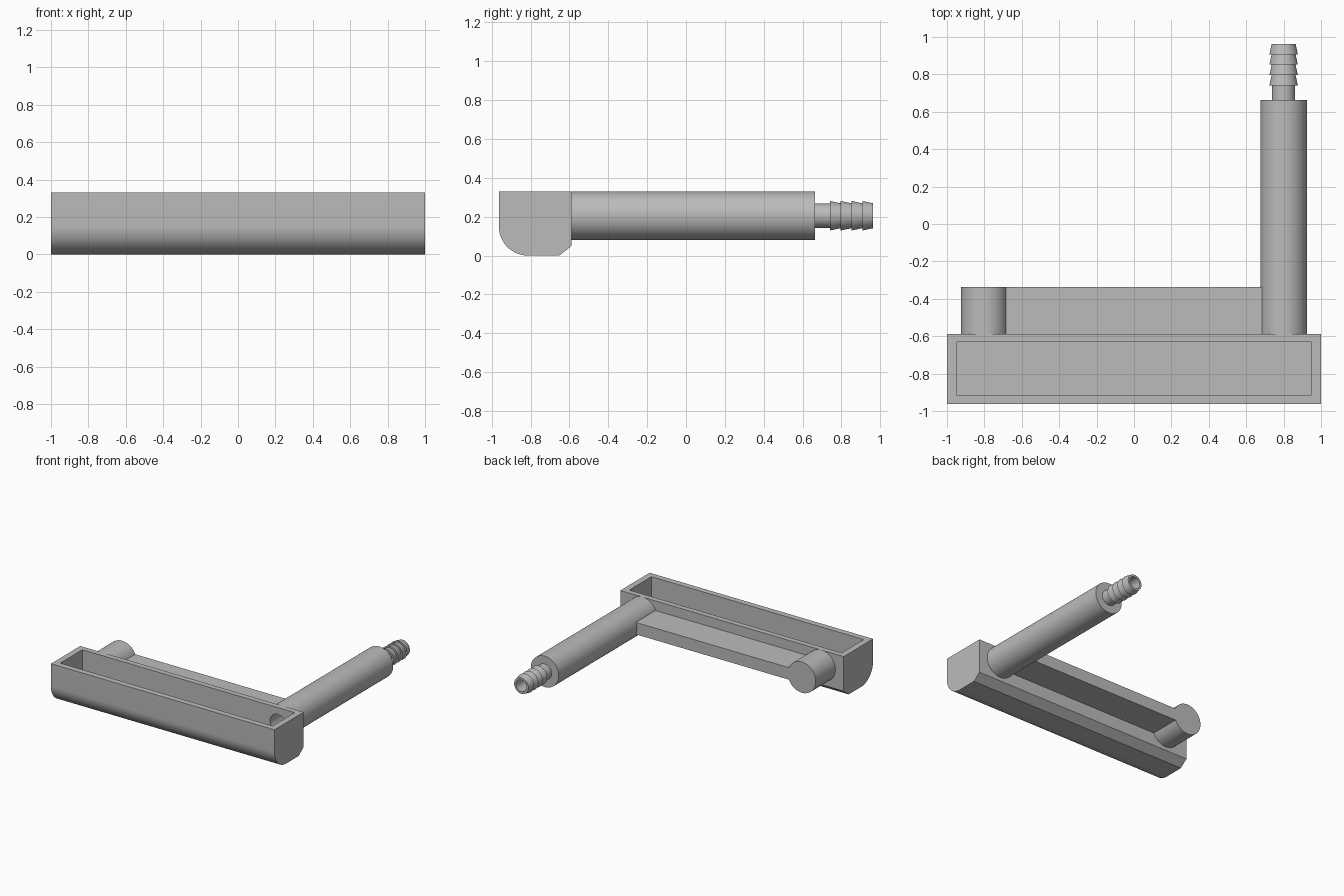
import bpy
import bmesh
from math import pi, sin, cos, radians
from mathutils import Matrix, Vector

cube = bpy.data.objects.get("Cube")
if cube:
    bpy.data.objects.remove(cube, do_unlink=True)

grey = bpy.data.materials.new("plain grey")
grey.use_nodes = True
grey.diffuse_color = (0.5, 0.5, 0.5, 1)
grey.node_tree.nodes["Principled BSDF"].inputs["Base Color"].default_value = (0.5, 0.5, 0.5, 1)

AXIS_Z = 0.205      # height of the tube and peg centres
TUBE_R = 0.125
BORE_R = 0.07
PIPE_X = 0.8
BACK, FRONT, TOP = -0.588, -0.963, 0.33


def finish(name, bm):
    """Turn a bmesh into a smooth object with sharp edges kept."""
    bmesh.ops.recalc_face_normals(bm, faces=bm.faces)
    mesh = bpy.data.meshes.new(name)
    bm.to_mesh(mesh)
    bm.free()
    mesh.materials.append(grey)
    obj = bpy.data.objects.new(name, mesh)
    bpy.context.collection.objects.link(obj)
    shade(obj)
    return obj


def shade(obj):
    obj.data.polygons.foreach_set("use_smooth", [True] * len(obj.data.polygons))
    obj.data.set_sharp_from_angle(angle=radians(25))


def box(name, low, high):
    bm = bmesh.new()
    low, high = Vector(low), Vector(high)
    size = Matrix.Diagonal((*(high - low), 1))
    bmesh.ops.create_cube(bm, size=1, matrix=Matrix.Translation((low + high) / 2) @ size)
    return finish(name, bm)


def lathe(name, x, profile, closed, steps=64):
    """Revolve (radius, y) points about an axis running front to back."""
    bm = bmesh.new()
    verts = [bm.verts.new((x + r, y, AXIS_Z)) for r, y in profile]
    pairs = list(zip(verts, verts[1:]))
    if closed:
        pairs.append((verts[-1], verts[0]))
    edges = [bm.edges.new(p) for p in pairs]
    bmesh.ops.spin(bm, geom=verts + edges, cent=(x, 0, AXIS_Z), axis=(0, 1, 0),
                   angle=2 * pi, steps=steps, use_merge=True)
    bmesh.ops.remove_doubles(bm, verts=bm.verts, dist=0.0001)
    return finish(name, bm)


def cut(obj, cutter):
    """Subtract the cutter, then discard it."""
    cutter.hide_render = True
    mod = obj.modifiers.new("cut", "BOOLEAN")
    mod.operation = "DIFFERENCE"
    mod.solver = "EXACT"
    mod.object = cutter
    bpy.context.view_layer.objects.active = obj
    bpy.ops.object.modifier_apply(modifier=mod.name)
    bpy.data.objects.remove(cutter, do_unlink=True)
    shade(obj)


# Trough: rounded front lower edge, chamfered back lower edge
R = 0.15
outline = [(BACK, TOP), (FRONT, TOP)]
outline += [(FRONT + R - R * cos(a), R - R * sin(a))
            for a in (i * pi / 2 / 16 for i in range(17))]
outline += [(-0.652, 0), (BACK, 0.05)]
bm = bmesh.new()
end = bm.faces.new([bm.verts.new((-1, y, z)) for y, z in outline])
sweep = bmesh.ops.extrude_face_region(bm, geom=[end], use_keep_orig=True)
bmesh.ops.translate(bm, vec=(2, 0, 0),
                    verts=[v for v in sweep["geom"] if isinstance(v, bmesh.types.BMVert)])
trough = finish("trough", bm)

# Open cavity and the outlet hole in the back wall
cut(trough, box("cavity_cutter", (-0.95, -0.915, 0.06), (0.95, -0.632, 0.5)))
cut(trough, lathe("outlet_cutter", PIPE_X,
                  [(0, -0.7), (BORE_R, -0.7), (BORE_R, -0.5), (0, -0.5)], False))

# Hollow outlet tube with a barbed hose nozzle
NECK_R, NOZZLE_BORE, SHOULDER, TIP = 0.062, 0.047, 0.663, 0.963
profile = [(TUBE_R, -0.61), (TUBE_R, SHOULDER), (NECK_R, SHOULDER)]
barbs, barb_start = 4, 0.74
pitch = (TIP - barb_start) / barbs
for i in range(barbs):
    y = barb_start + i * pitch
    profile += [(NECK_R, y), (0.076, y), (NECK_R + 0.002, y + pitch)]
profile += [(NOZZLE_BORE, TIP), (NOZZLE_BORE, SHOULDER - 0.05),
            (BORE_R, SHOULDER - 0.05), (BORE_R, -0.61)]
lathe("outlet_tube", PIPE_X, profile, True)

# Solid support peg
PEG_END = -0.337
lathe("support_peg", -PIPE_X,
      [(0, -0.61), (TUBE_R, -0.61), (TUBE_R, PEG_END), (0, PEG_END)], False)

# Flat bar bridging the peg and the tube
box("bridge_bar", (-0.75, -0.6, 0.155), (0.71, PEG_END, 0.252))
